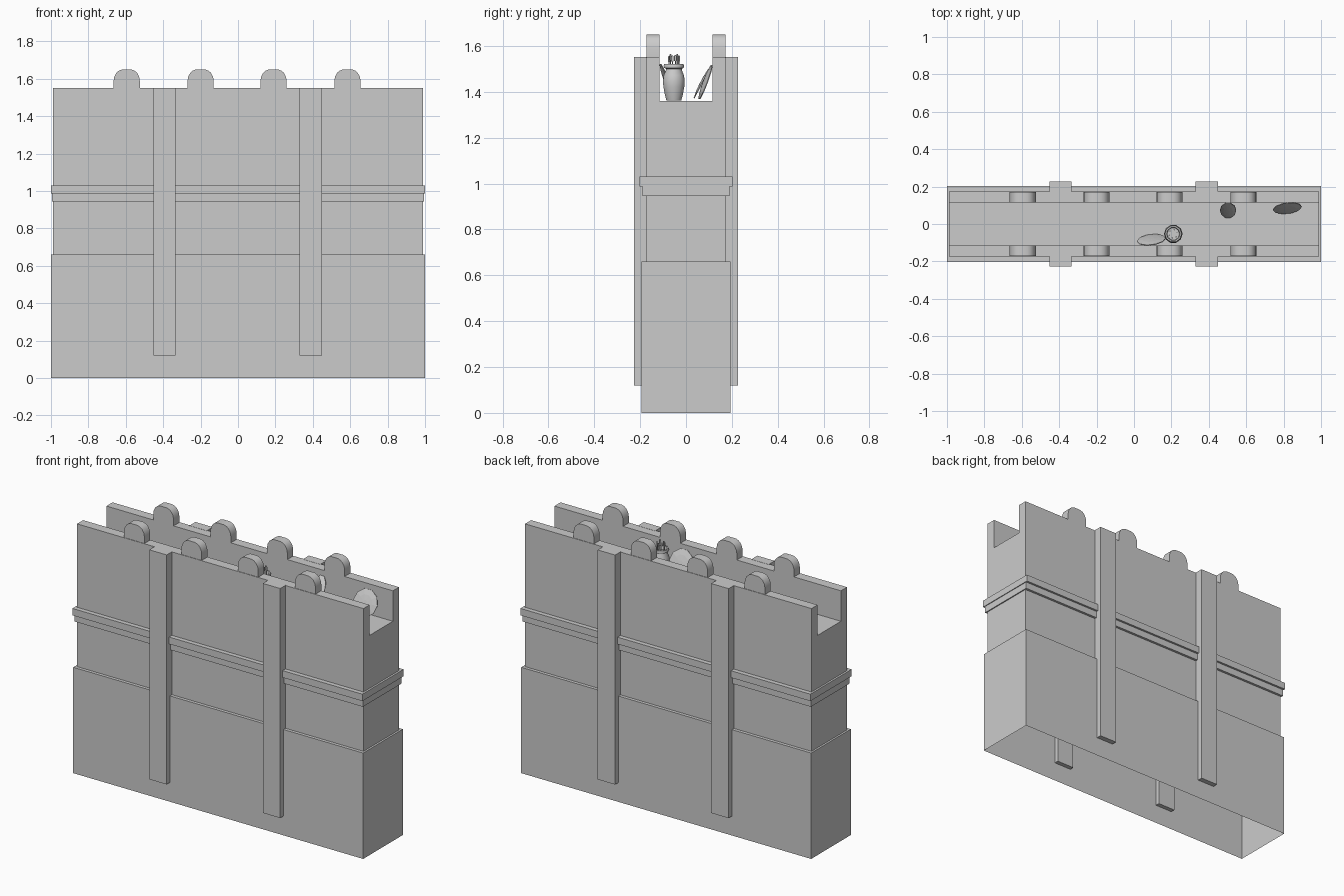
import bpy, bmesh, math, random
from mathutils import Vector, Matrix

if "Cube" in bpy.data.objects:
    bpy.data.objects.remove(bpy.data.objects["Cube"])

random.seed(4)


def finish(name, bm, smooth=False):
    bmesh.ops.remove_doubles(bm, verts=bm.verts, dist=1e-5)
    bmesh.ops.recalc_face_normals(bm, faces=bm.faces)
    me = bpy.data.meshes.new(name)
    bm.to_mesh(me)
    bm.free()
    ob = bpy.data.objects.new(name, me)
    bpy.context.collection.objects.link(ob)
    if smooth:
        bpy.ops.object.select_all(action='DESELECT')
        ob.select_set(True)
        bpy.context.view_layer.objects.active = ob
        bpy.ops.object.shade_smooth_by_angle(angle=math.radians(40))
    return ob


def loft(bm, rings):
    loops = [[bm.verts.new(p) for p in r] for r in rings]
    for a, b in zip(loops, loops[1:]):
        n = len(a)
        for i in range(n):
            bm.faces.new((a[i], a[(i + 1) % n], b[(i + 1) % n], b[i]))
    return loops


def rect(x0, x1, y0, y1, z):
    return [(x0, y0, z), (x1, y0, z), (x1, y1, z), (x0, y1, z)]


def box(bm, x0, x1, y0, y1, z0, z1, bottom=True):
    loops = loft(bm, [rect(x0, x1, y0, y1, z0), rect(x0, x1, y0, y1, z1)])
    bm.faces.new(loops[1])
    if bottom:
        bm.faces.new(loops[0])


# wall shell, open underneath: plinth, step, two-step string course
bm = bmesh.new()
steps = [(1, .195, 0), (1, .195, .66), (.988, .175, .66), (.988, .175, .945),
         (.995, .19, .945), (.995, .19, .987), (1, .203, .987), (1, .203, 1.03),
         (.988, .175, 1.03), (.988, .175, 1.36)]
loft(bm, [rect(-x, x, -y, y, z) for x, y, z in steps])
# walkway floor
bm.faces.new([bm.verts.new(p) for p in rect(-.988, .988, -.115, .115, 1.36)])
finish("wall", bm)

# parapets, pilasters and rounded merlons on both sides
half = [(.07, 1.55), (.07, 1.59), (.066, 1.612), (.055, 1.632), (.042, 1.643), (.024, 1.65)]
outline = half + [(-x, z) for x, z in reversed(half)]
for s, side in ((-1, "front"), (1, "back")):
    bm = bmesh.new()
    box(bm, -.988, .988, s * .115, s * .175, 1.36, 1.55, bottom=False)
    finish(side + "_parapet", bm)
    for cx in (-.393, .39):
        bm = bmesh.new()
        box(bm, cx - .06, cx + .06, s * .168, s * .227, .12, 1.551)
        finish(side + "_pilaster", bm)
    for cx in (-.595, -.2, .19, .585):
        bm = bmesh.new()
        loops = loft(bm, [[(cx + x, s * y, z) for x, z in outline] for y in (.115, .172)])
        for l in loops:
            bm.faces.new(l)
        finish(side + "_merlon", bm, True)

# arrow pot
PX, PY, PZ = .21, -.053, 1.362
profile = [(.034, 0), (.041, .025), (.048, .06), (.05, .085), (.046, .11), (.037, .132),
           (.036, .138), (.045, .142), (.047, .15), (.044, .158), (.036, .158), (.033, .135)]
bm = bmesh.new()
loops = loft(bm, [[(PX + r * math.cos(a * math.pi / 5), PY + r * math.sin(a * math.pi / 5), PZ + z)
                   for a in range(10)] for r, z in profile])
bm.faces.new(loops[0])
bm.faces.new(loops[-1])
finish("arrow_pot", bm, True)

# arrows standing in the pot
for i in range(6):
    a = i * math.pi / 3 + .3
    x, y = PX + .022 * math.cos(a), PY + .022 * math.sin(a)
    top = 1.555 + random.random() * .025
    bm = bmesh.new()
    mid = Matrix.Translation((x, y, (1.48 + top) / 2))
    bmesh.ops.create_cone(bm, cap_ends=True, segments=6, radius1=.0025, radius2=.0025,
                          depth=top - 1.48, matrix=mid)
    for q in (0, math.pi / 2):
        bmesh.ops.create_cube(bm, size=1, matrix=Matrix.Translation((x, y, top - .014))
                              @ Matrix.Rotation(a + q, 4, 'Z') @ Matrix.Diagonal((.01, .001, .024, 1)))
    finish("arrow", bm)


# shields leaning on the parapets: low point, high point, width
def shield(lo, hi, width, yaw):
    lo, hi = Vector(lo), Vector(hi)
    up = (hi - lo).normalized()
    across = Vector((math.cos(yaw), math.sin(yaw), 0))
    across = (across - up * across.dot(up)).normalized()
    out = across.cross(up)
    if out.z < 0:
        out = -out
    c, h = (lo + hi) / 2, (hi - lo).length / 2
    bm = bmesh.new()
    rings = []
    for k, d in ((1, -.003), (1, .001), (.6, .006), (.2, .008)):
        rings.append([c + across * (k * width / 2 * math.cos(t * math.pi / 5))
                      + up * (k * h * math.sin(t * math.pi / 5)) + out * d for t in range(10)])
    loops = loft(bm, rings)
    bm.faces.new(loops[0])
    bm.faces.new(loops[-1])
    finish("shield", bm)


shield((.82, .055, 1.365), (.82, .113, 1.52), .155, .12)
shield((.503, .032, 1.368), (.503, .113, 1.52), .087, 0)
shield((.092, -.055, 1.365), (.092, -.112, 1.525), .155, .12)
